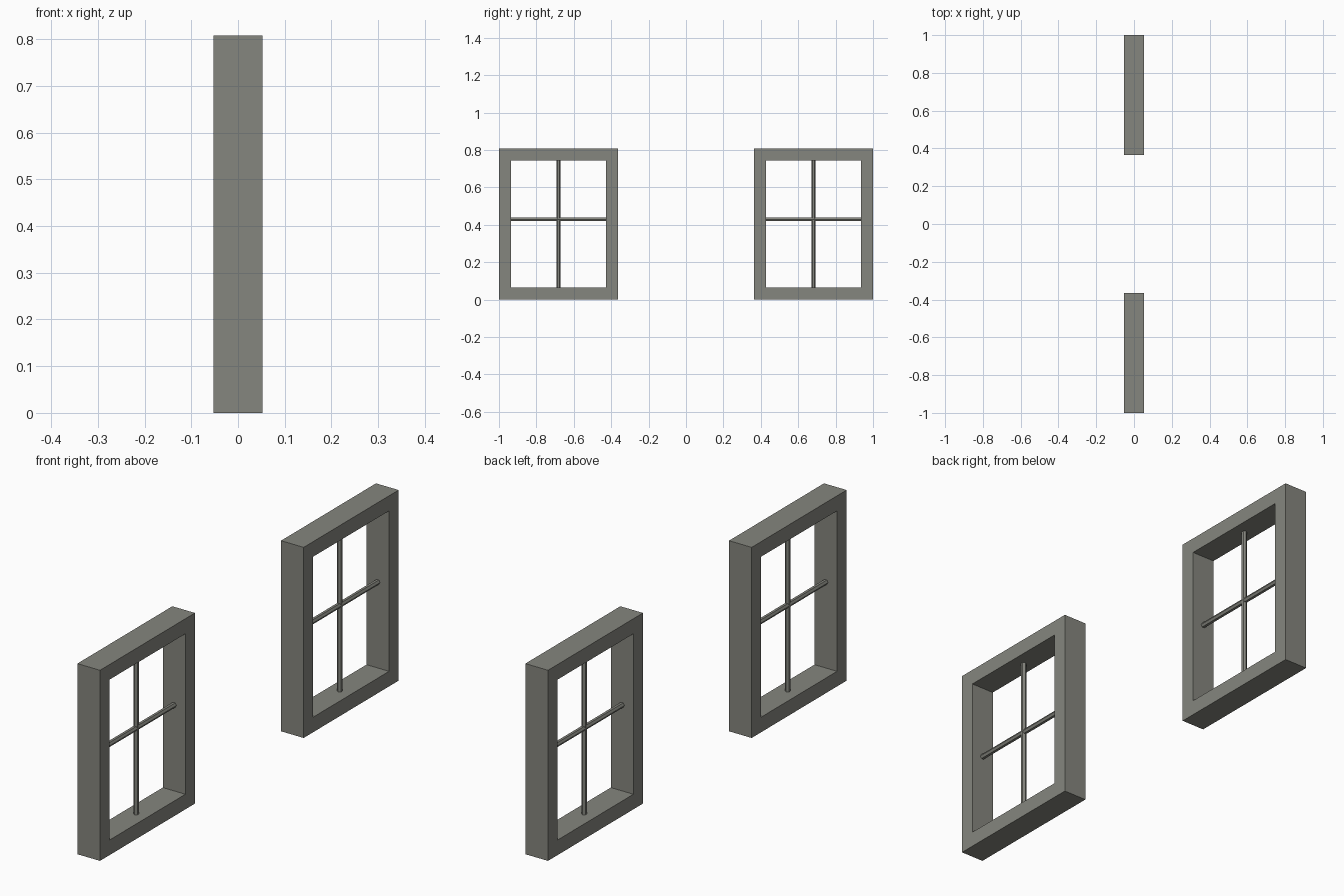
import bpy, bmesh, math
from mathutils import Matrix

if "Cube" in bpy.data.objects:
    bpy.data.objects.remove(bpy.data.objects["Cube"])

H, HALF_W, DEPTH, BORDER = 0.808, 0.318, 0.106, 0.064
CENTRE_Y, BAR_Z, BAR_R = 0.682, 0.429, 0.011

paint = bpy.data.materials.new("grey_paint")
paint.diffuse_color = (0.235, 0.238, 0.209, 1)
paint.use_nodes = True
paint.node_tree.nodes["Principled BSDF"].inputs["Base Color"].default_value = paint.diffuse_color


def make_object(name, bm, y):
    bmesh.ops.recalc_face_normals(bm, faces=bm.faces)
    mesh = bpy.data.meshes.new(name)
    bm.to_mesh(mesh)
    bm.free()
    mesh.materials.append(paint)
    obj = bpy.data.objects.new(name, mesh)
    obj.location.y = y
    bpy.context.collection.objects.link(obj)
    return obj


def frame(name, y):
    # rectangular ring with a square section swept round the opening
    bm = bmesh.new()
    rings = []
    for sy, sz in ((-1, 0), (1, 0), (1, 1), (-1, 1)):
        ring = []
        for x, inset in ((-1, 0), (1, 0), (1, BORDER), (-1, BORDER)):
            z = H - inset if sz else inset
            ring.append(bm.verts.new((x * DEPTH / 2, sy * (HALF_W - inset), z)))
        rings.append(ring)
    for i in range(4):
        a, b = rings[i], rings[(i + 1) % 4]
        for j in range(4):
            k = (j + 1) % 4
            bm.faces.new((a[j], a[k], b[k], b[j]))
    make_object(name, bm, y)


def bar(name, y, length, z, horizontal):
    # slim six-sided glazing bar
    bm = bmesh.new()
    turn = Matrix.Rotation(math.pi / 2, 4, 'X') if horizontal else Matrix.Rotation(math.pi / 2, 4, 'Z')
    bmesh.ops.create_cone(bm, cap_ends=True, segments=6, radius1=BAR_R, radius2=BAR_R, depth=length)
    # put corners on x for the horizontal bar and on y for the upright bar
    first = max(bm.verts, key=lambda v: v.co.x)
    angle = math.atan2(first.co.y, first.co.x)
    bmesh.ops.transform(bm, matrix=turn @ Matrix.Rotation(-angle, 4, 'Z'), verts=bm.verts)
    bmesh.ops.translate(bm, vec=(0, 0, z), verts=bm.verts)
    make_object(name, bm, y)


# matching pair of windows
for side, y in (("near", -CENTRE_Y), ("far", CENTRE_Y)):
    frame(side + "_window_frame", y)
    bar(side + "_upright_bar", y, H - 2 * BORDER + 0.004, H / 2, False)
    bar(side + "_cross_bar", y, 2 * (HALF_W - BORDER) + 0.004, BAR_Z, True)
